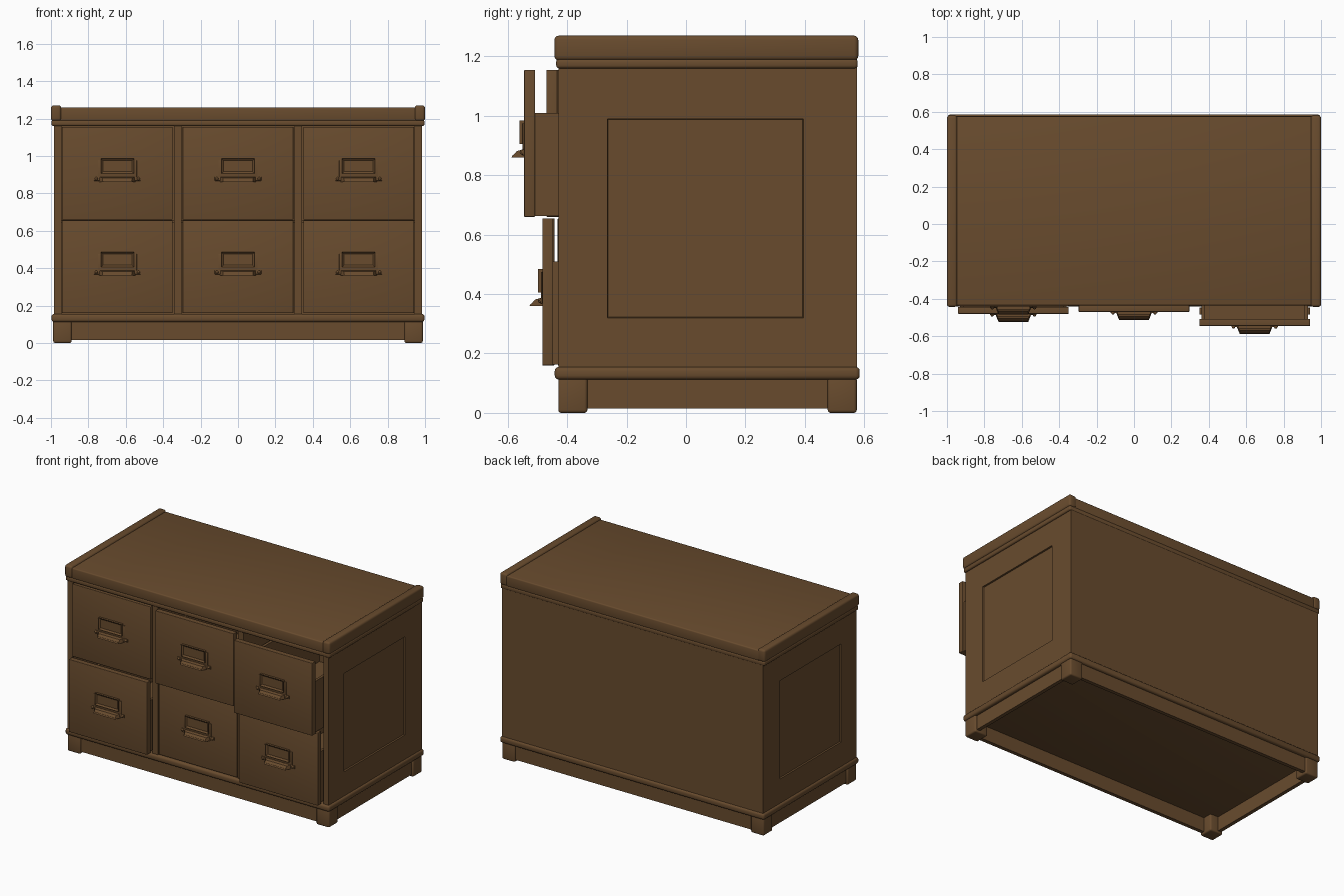
import bpy, bmesh
from mathutils import Vector

if "Cube" in bpy.data.objects:
    bpy.data.objects.remove(bpy.data.objects["Cube"])

wood = bpy.data.materials.new("brown wood")
wood.use_nodes = True
colour = (0.14, 0.071, 0.027, 1)
wood.diffuse_color = colour
wood.node_tree.nodes["Principled BSDF"].inputs["Base Color"].default_value = colour
parts = []


def finish(name, bm):
    mesh = bpy.data.meshes.new(name)
    bmesh.ops.recalc_face_normals(bm, faces=bm.faces)
    bm.to_mesh(mesh)
    bm.free()
    mesh.materials.append(wood)
    ob = bpy.data.objects.new(name, mesh)
    bpy.context.collection.objects.link(ob)
    parts.append(ob)
    return ob


def box_mesh(xs, ys, zs):
    bm = bmesh.new()
    bmesh.ops.create_cube(bm, size=1)
    for v in bm.verts:
        v.co = Vector([r[0] if c < 0 else r[1] for c, r in zip(v.co, (xs, ys, zs))])
    return bm


def box(name, xs, ys, zs, bevel=0.0):
    bm = box_mesh(xs, ys, zs)
    if bevel:
        bmesh.ops.bevel(bm, geom=bm.edges[:], offset=bevel, segments=3,
                        profile=0.5, affect='EDGES')
    return finish(name, bm)


def sided(s, a, b):
    return (min(s * a, s * b), max(s * a, s * b))


def recess(bm, direction, thickness, depth, inside=None):
    bm.normal_update()
    d = Vector(direction)
    faces = [f for f in bm.faces if f.normal.dot(d) > 0.9
             and (inside is None or inside(f.calc_center_median()))]
    bmesh.ops.inset_region(bm, faces=faces, thickness=thickness, depth=-depth)


# Carcass: panelled sides, dividers, back, shelf
FRONT, BACK = -0.43, 0.575
PANEL_Y, PANEL_Z = (-0.265, 0.395), (0.32, 0.99)
for s, side in ((1, "left"), (-1, "right")):
    bm = box_mesh(sided(s, 0.945, 0.985), (FRONT, BACK), (0.15, 1.165))
    for axis, cuts in (((0, 1, 0), PANEL_Y), ((0, 0, 1), PANEL_Z)):
        for c in cuts:
            bmesh.ops.bisect_plane(bm, geom=bm.verts[:] + bm.edges[:] + bm.faces[:],
                                   plane_co=Vector(axis) * c, plane_no=axis)
    recess(bm, (s, 0, 0), 0.003, 0.01,
           lambda c: PANEL_Y[0] < c.y < PANEL_Y[1] and PANEL_Z[0] < c.z < PANEL_Z[1])
    finish(side + "_side", bm)
    box(side + "_divider", sided(s, 0.302, 0.343), (FRONT, 0.555), (0.15, 1.165))
box("back_panel", (-0.945, 0.945), (0.555, BACK), (0.15, 1.165))
box("shelf", (-0.945, 0.945), (-0.38, 0.555), (0.645, 0.657))

# Base moulding, skirt and feet
box("base_moulding", (-0.997, 0.997), (-0.442, 0.585), (0.112, 0.155), 0.014)
for y0, name in ((-0.42, "front_skirt"), (0.54, "back_skirt")):
    box(name, (-0.94, 0.94), (y0, y0 + 0.025), (0.015, 0.12))
for s, side in ((1, "left"), (-1, "right")):
    box(side + "_skirt", sided(s, 0.95, 0.975), (-0.4, 0.55), (0.015, 0.12))
    for y0, end in ((FRONT, "front"), (0.477, "back")):
        box(f"{end}_{side}_foot", sided(s, 0.89, 0.988), (y0, y0 + 0.098),
            (0, 0.12), 0.01)

# Top board with lipped ends
box("top_moulding", (-0.997, 0.997), (-0.437, 0.578), (1.16, 1.192), 0.01)
box("top_board", (-0.96, 0.96), (-0.435, 0.576), (1.185, 1.258), 0.008)
for s, side in ((1, "left"), (-1, "right")):
    box(side + "_top_end", sided(s, 0.945, 1.0), (-0.443, 0.58), (1.187, 1.27), 0.014)


def pull(name, cx, y, z):
    # Tapered hood, hollow underneath
    bm = box_mesh((cx - 0.097, cx + 0.097), (y - 0.043, y), (z, z + 0.028))
    for v in bm.verts:
        if v.co.y < y - 0.02:
            v.co.x = cx + (v.co.x - cx) * 0.82
            if v.co.z > z + 0.01:
                v.co.z = z + 0.022
                v.co.y = y - 0.024
    recess(bm, (0, 0, -1), 0.006, 0.008)
    finish(name, bm)


def drawer(name, cx, z, y):
    half, top = 0.296, z + 0.495
    box(name + "_front", (cx - half, cx + half), (y, y + 0.037), (z, top), 0.003)
    inner, back = y + 0.036, y + 0.9
    for s, side in ((1, "left"), (-1, "right")):
        edge = cx + s * 0.285
        box(f"{name}_{side}_wall", sorted((edge, edge - s * 0.018)), (inner, back),
            (z + 0.003, z + 0.35))
    box(name + "_floor", (cx - 0.27, cx + 0.27), (inner, back), (z + 0.005, z + 0.02))
    box(name + "_rear", (cx - 0.27, cx + 0.27), (back - 0.018, back),
        (z + 0.02, z + 0.35))
    # Label holder, pull and screws
    bm = box_mesh((cx - 0.088, cx + 0.088), (y - 0.015, y), (z + 0.245, z + 0.325))
    recess(bm, (0, -1, 0), 0.015, 0.009)
    finish(name + "_label_holder", bm)
    box(name + "_label_base", (cx - 0.104, cx + 0.104), (y - 0.005, y),
        (z + 0.225, z + 0.315), 0.001)
    box(name + "_pull_plate", (cx - 0.125, cx + 0.125), (y - 0.006, y),
        (z + 0.207, z + 0.228), 0.002)
    pull(name + "_pull", cx, y, z + 0.2)
    bm = bmesh.new()
    for s in (1, -1):
        made = bmesh.ops.create_uvsphere(bm, u_segments=10, v_segments=6, radius=0.009)
        bmesh.ops.translate(bm, verts=made["verts"],
                            vec=(cx + s * 0.113, y - 0.006, z + 0.218))
    finish(name + "_screws", bm)


# Drawers, each pulled out by its own amount
LOWER, UPPER = 0.16, 0.66
for column, cx, low, high in (("right", -0.645, -0.48, -0.442),
                              ("middle", 0, -0.432, -0.47),
                              ("left", 0.645, -0.484, -0.545)):
    drawer("lower_" + column + "_drawer", cx, LOWER, low)
    drawer("upper_" + column + "_drawer", cx, UPPER, high)

# Smooth shading with sharp edges kept
bpy.ops.object.select_all(action='DESELECT')
for ob in parts:
    ob.select_set(True)
bpy.context.view_layer.objects.active = parts[0]
bpy.ops.object.shade_smooth_by_angle(angle=0.6)
